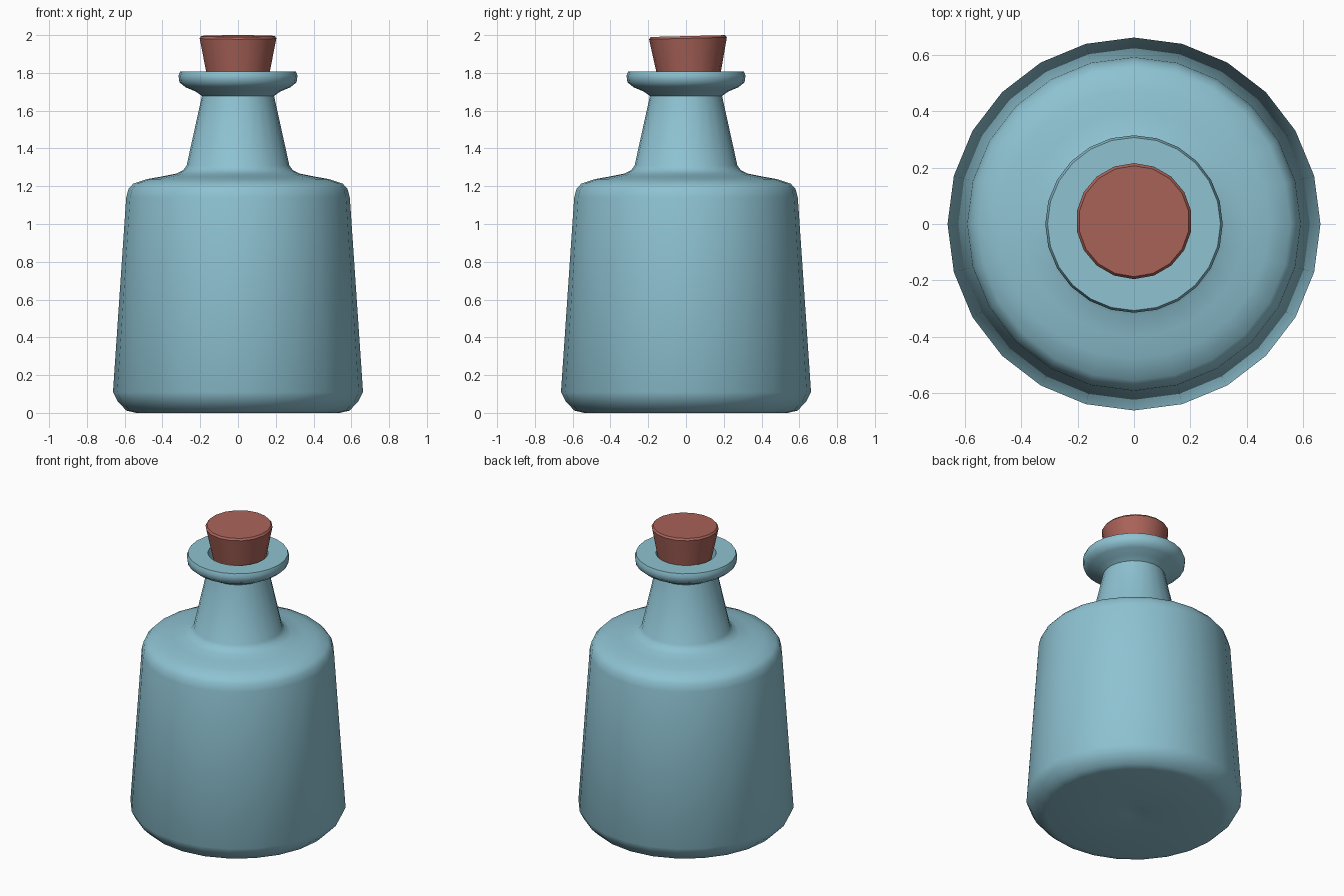
import bpy, bmesh, math
from mathutils import Matrix

default = bpy.data.objects.get("Cube")
if default:
    bpy.data.objects.remove(default, do_unlink=True)


def material(name, rgb):
    mat = bpy.data.materials.new(name)
    mat.use_nodes = True
    mat.diffuse_color = (*rgb, 1)
    mat.node_tree.nodes["Principled BSDF"].inputs["Base Color"].default_value = (*rgb, 1)
    return mat


def lathe(name, profile, sides, mat, smooth_angle):
    """Revolve (radius, height) points around z, first vertex on the +y axis."""
    bm = bmesh.new()
    verts = [bm.verts.new((0, r, z)) for r, z in profile]
    edges = [bm.edges.new(pair) for pair in zip(verts, verts[1:])]
    bmesh.ops.spin(bm, geom=verts + edges, cent=(0, 0, 0), axis=(0, 0, 1),
                   angle=math.tau, steps=sides, use_merge=False)
    bmesh.ops.remove_doubles(bm, verts=bm.verts, dist=0.0005)
    bmesh.ops.recalc_face_normals(bm, faces=bm.faces)
    mesh = bpy.data.meshes.new(name)
    bm.to_mesh(mesh)
    bm.free()
    mesh.materials.append(mat)
    obj = bpy.data.objects.new(name, mesh)
    bpy.context.collection.objects.link(obj)
    bpy.ops.object.select_all(action='DESELECT')
    obj.select_set(True)
    bpy.context.view_layer.objects.active = obj
    bpy.ops.object.shade_smooth_by_angle(angle=math.radians(smooth_angle))
    return obj


glass = material("blue glass", (0.27, 0.54, 0.64))
cork = material("red cork", (0.40, 0.125, 0.10))

# Bottle: dimpled base, tapered body, shoulder, neck, lip and mouth
base = [(0, 0.015), (0.06, 0.006), (0.12, 0.003), (0.54, 0), (0.59, 0.012), (0.637, 0.06), (0.662, 0.11)]
shoulder = [(0.592, 1.14), (0.58, 1.185), (0.555, 1.213), (0.48, 1.238), (0.40, 1.252), (0.325, 1.267), (0.29, 1.285), (0.272, 1.31)]
lip = [(0.191, 1.678), (0.225, 1.702), (0.278, 1.724), (0.31, 1.75), (0.315, 1.785), (0.307, 1.807)]
mouth = [(0.185, 1.807), (0.165, 1.68), (0.16, 1.55), (0, 1.55)]
lathe("bottle", base + shoulder + lip + mouth, 24, glass, 46)

# Stopper: tapered plug with a narrow bevel, slightly tilted in the mouth
plug = [(0, -0.37), (0.135, -0.37), (0.206, -0.012), (0.197, 0), (0, 0)]
stopper = lathe("stopper", plug, 18, cork, 30)
stopper.data.transform(Matrix.Translation((0, 0.01, 1.995)) @ Matrix.Rotation(math.radians(1.4), 4, 'X'))
